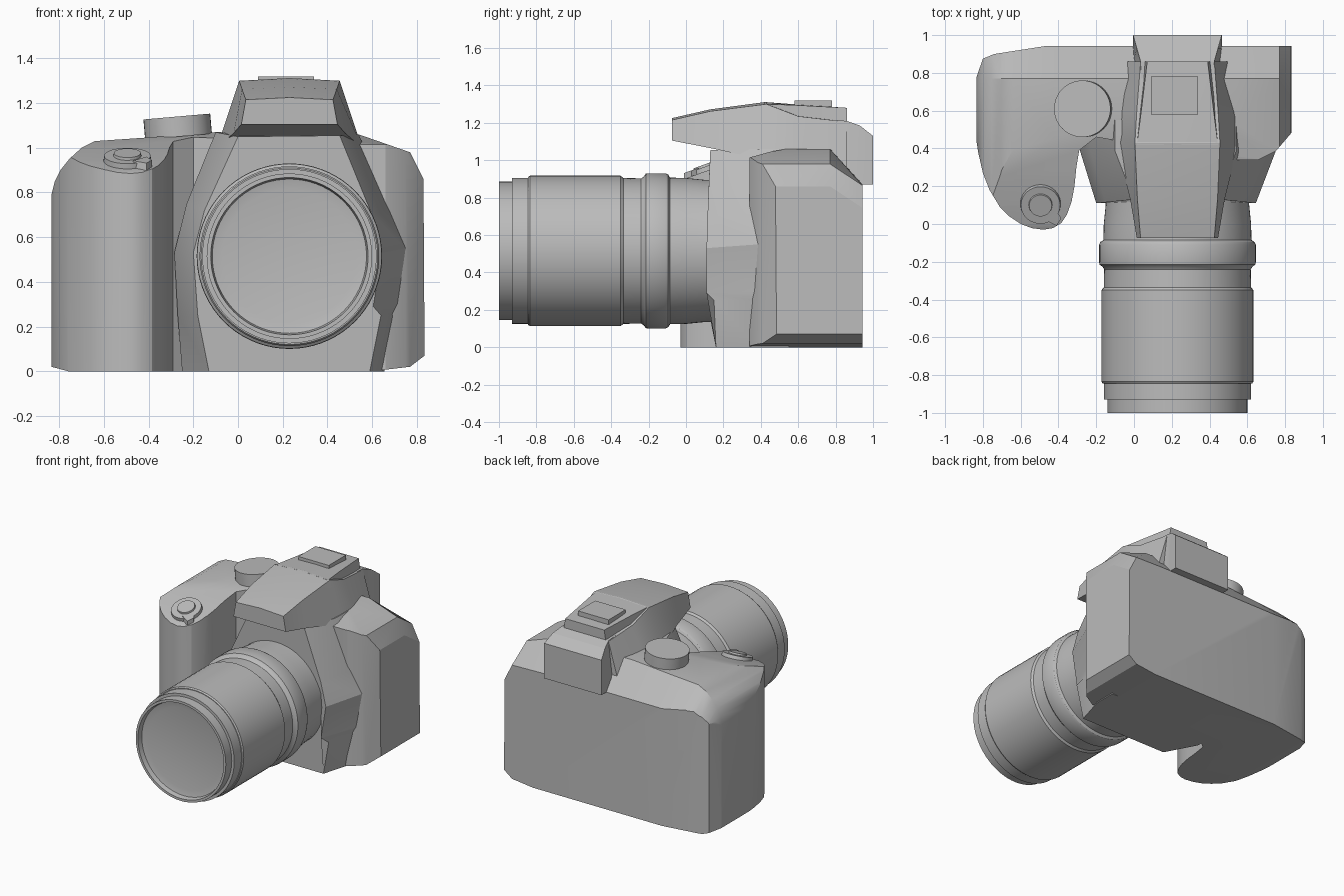
import bpy, bmesh, math

if "Cube" in bpy.data.objects:
    bpy.data.objects.remove(bpy.data.objects["Cube"])

grey = bpy.data.materials.new("plain_grey")
grey.diffuse_color = (0.5, 0.5, 0.5, 1)
grey.use_nodes = True
grey.node_tree.nodes["Principled BSDF"].inputs["Base Color"].default_value = grey.diffuse_color
CX, CZ = 0.23, 0.515          # lens axis


def finish(name, bm, angle=25):
    bmesh.ops.recalc_face_normals(bm, faces=bm.faces)
    me = bpy.data.meshes.new(name)
    bm.to_mesh(me)
    bm.free()
    me.materials.append(grey)
    ob = bpy.data.objects.new(name, me)
    bpy.context.collection.objects.link(ob)
    smooth(ob, angle)
    return ob


def smooth(ob, angle):
    bpy.ops.object.select_all(action='DESELECT')
    ob.select_set(True)
    bpy.context.view_layer.objects.active = ob
    bpy.ops.object.shade_smooth_by_angle(angle=math.radians(angle))


def loft(name, loops, angle=25):
    """Skin through closed loops with equal point counts, capped at both ends."""
    bm = bmesh.new()
    rows = [[bm.verts.new(p) for p in loop] for loop in loops]
    n = len(rows[0])
    for a, b in zip(rows, rows[1:]):
        for i in range(n):
            j = (i + 1) % n
            bm.faces.new((a[i], a[j], b[j], b[i]))
    bm.faces.new(rows[0])
    bm.faces.new(rows[-1])
    return finish(name, bm, angle)


def intersect(ob, cutter):
    mod = ob.modifiers.new("trim", 'BOOLEAN')
    mod.operation, mod.solver, mod.object = 'INTERSECT', 'EXACT', cutter
    bpy.context.view_layer.objects.active = ob
    bpy.ops.object.modifier_apply(modifier=mod.name)
    bpy.data.objects.remove(cutter)


def disc(name, loc, r1, r2, h, rot, seg=40):
    bm = bmesh.new()
    bmesh.ops.create_cone(bm, cap_ends=True, segments=seg, radius1=r1, radius2=r2, depth=h)
    ob = finish(name, bm, 30)
    ob.location = loc
    ob.rotation_euler = [math.radians(a) for a in rot]
    return ob


# Body with grip: front silhouette lofted to a lowered back, trimmed by plan and side outlines
front = [(-.835, .02), (-.835, .79), (-.82, .85), (-.795, .9), (-.755, .95), (-.7, 1.0), (-.64, 1.03),
         (-.42, 1.045), (-.1, 1.07), (.54, 1.06), (.77, .98), (.83, .86), (.835, .07),
         (.77, .02), (.6, 0), (-.76, 0)]


def back_z(z):
    return z if z < .5 else min(z - .115, .87 + .02 * (z - 1))


body = loft("body_and_grip", [[(x, -.3, z) for x, z in front],
                              [(x, .77, z) for x, z in front],
                              [(x, .943, back_z(z)) for x, z in front]])
plan = [(.9, 1.1), (-.45, 1.1), (-.45, .945), (-.74, .9), (-.8, .875), (-.84, .76), (-.84, .48),
        (-.825, .38), (-.8, .27), (-.765, .18), (-.71, .09), (-.66, .04), (-.6, 0), (-.54, -.022),
        (-.48, -.03), (-.43, -.022), (-.385, .005), (-.355, .05), (-.33, .12), (-.315, .2),
        (-.305, .3), (-.29, .39), (-.2, .46), (.5, .34), (.66, .34), (.75, .385), (.84, .49), (.9, .6)]
intersect(body, loft("plan_cutter", [[(x, y, z) for x, y in plan] for z in (-.2, 1.5)]))
side = [(-.1, -.1), (-.1, .84), (-.03, .885), (0, .903), (.1, .94), (.25, .99), (.45, 1.045),
        (.7, 1.09), (1.2, 1.2), (1.2, -.1)]
intersect(body, loft("side_cutter", [[(x, y, z) for y, z in side] for x in (-1, 1)]))
smooth(body, 27)

# Faceted block behind the lens
near = [(0, .13, 1.05), (.455, .13, 1.055), (.6, .115, .7), (.645, .11, .53), (.605, .11, .29), (.64, .15, .25),
        (.59, .16, 0), (-.13, .16, 0), (-.18, .11, .25), (-.2, .11, .53), (-.15, .115, .72)]
far = [(-.1, 1.07), (.54, 1.06), (.69, .72), (.75, .55), (.72, .3), (.7, .25), (.655, 0),
       (-.25, 0), (-.27, .25), (-.285, .53), (-.23, .75)]
loft("mount_block", [near, [(x, .385, z) for x, z in far], [(x, .55, z) for x, z in far]], 20)


# Flash hood and viewfinder: trapezoid sections (y, top z, bottom z, top half width, bottom half width)
def hood(name, sections, angle=15):
    loft(name, [[(CX - b, y, z0), (CX - a, y, z1), (CX, y, z1 + crown), (CX + a, y, z1), (CX + b, y, z0)]
                for y, z1, z0, a, b, crown in sections], angle)


hood("flash_hood", [(-.075, 1.215, 1.105, .195, .215, .01), (.13, 1.262, 1.065, .212, .25, .01),
                    (.43, 1.30, 1.0, .225, .325, .012), (.6, 1.235, 1.0, .215, .325, .008),
                    (.86, 1.205, .95, .195, .27, .004)])
hood("shoe_base", [(.42, 1.3, 1.1, .215, .23, .011), (.57, 1.295, 1.1, .195, .21, .005),
                   (.86, 1.28, 1.1, .16, .19, 0)])
hood("viewfinder", [(.7, 1.22, .9, .19, .27, 0), (.86, 1.21, .87, .195, .235, 0),
                    (.93, 1.185, .87, .215, .235, 0), (1.0, 1.13, .87, .235, .235, 0)])

# Accessory shoe plate
loft("shoe_plate", [[(.09, .58, z), (.34, .58, z), (.34, .78, z), (.09, .78, z)] for z in (1.27, 1.32)])

# Lens barrel: profile (radius, y) spun around the lens axis
profile = [(0, -.955), (.30, -.955), (.345, -.965), (.352, -1), (.37, -1), (.37, -.93), (.39, -.93),
           (.39, -.845), (.395, -.845), (.402, -.835), (.402, -.35), (.39, -.335), (.388, -.24),
           (.398, -.225), (.413, -.215), (.415, -.2), (.415, -.11), (.408, -.095), (.392, -.085),
           (.39, 0), (.38, .1), (.38, .2), (0, .2)]
bm = bmesh.new()
vs = [bm.verts.new((CX + r, y, CZ)) for r, y in profile]
es = [bm.edges.new(p) for p in zip(vs, vs[1:])]
bmesh.ops.spin(bm, geom=vs + es, cent=(CX, 0, CZ), axis=(0, 1, 0), angle=math.tau, steps=72)
bmesh.ops.remove_doubles(bm, verts=bm.verts, dist=1e-4)
finish("lens", bm, 30)

# Mode dial, shutter button with collar and lever
disc("mode_dial", (-.27, .61, 1.095), .15, .15, .09, (0, -5, 0))
tilt = (20, 0, 0)
disc("shutter_collar", (-.495, .105, .948), .108, .104, .035, tilt)
disc("shutter_button", (-.495, .101, .965), .065, .06, .025, tilt)
lever = [(-.47, .02), (-.41, -.01), (-.385, .03), (-.41, .07)]
loft("shutter_lever", [[(x, y, .915 + .36 * y + h) for x, y in lever] for h in (-.03, .02)])
